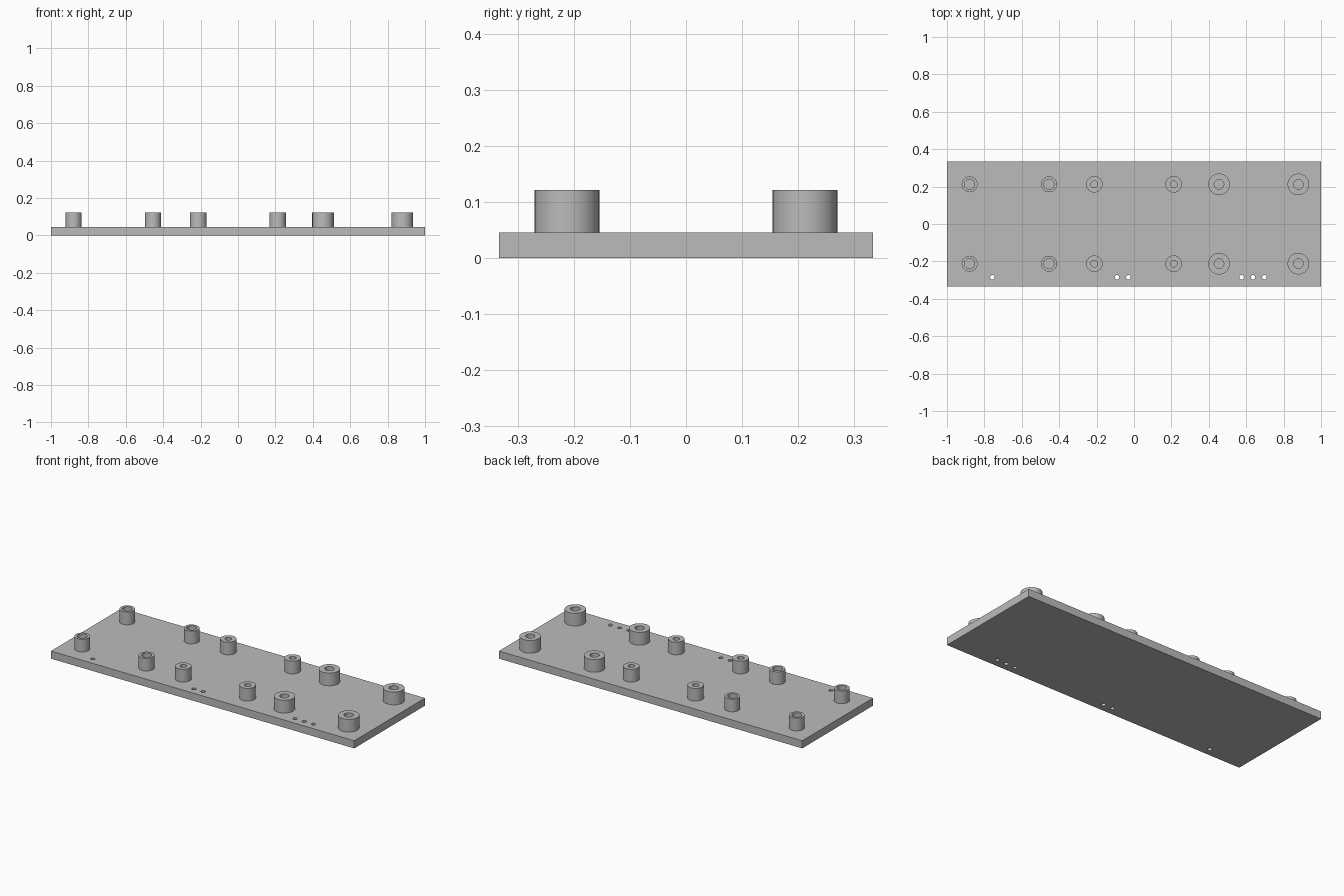
import bpy, bmesh, math

cube = bpy.data.objects.get("Cube")
if cube:
    bpy.data.objects.remove(cube, do_unlink=True)

MM = 2 / 66                 # plate is 66 x 22 x 1.5 design units
PLATE = (66, 22, 1.5)
BOSS_HEIGHT = 2.5
SPREAD = 7                  # half spacing of the bosses in each square
SEGMENTS = 48

grey = bpy.data.materials.new("plain grey")
grey.use_nodes = True
colour = (0.5, 0.5, 0.5, 1)
grey.diffuse_color = colour
grey.node_tree.nodes["Principled BSDF"].inputs["Base Color"].default_value = colour


def smooth(obj):
    bpy.ops.object.select_all(action="DESELECT")
    obj.select_set(True)
    bpy.context.view_layer.objects.active = obj
    bpy.ops.object.shade_smooth_by_angle(angle=math.radians(30))


def make_boss(name, x, y, outer, inner):
    """Open tube standing on the plate, which closes its bore."""
    low, high = PLATE[2] * MM, (PLATE[2] + BOSS_HEIGHT) * MM
    profile = [(outer, low), (outer, high), (inner, high), (inner, low)]
    bm = bmesh.new()
    rings = []
    for radius, z in profile:
        ring = []
        for i in range(SEGMENTS):
            a = math.tau * i / SEGMENTS
            ring.append(bm.verts.new((radius * MM * math.cos(a), radius * MM * math.sin(a), z)))
        rings.append(ring)
    for a, b in zip(rings, rings[1:]):
        for i in range(SEGMENTS):
            j = (i + 1) % SEGMENTS
            bm.faces.new((a[i], a[j], b[j], b[i]))
    mesh = bpy.data.meshes.new(name)
    bm.to_mesh(mesh)
    bm.free()
    mesh.materials.append(grey)
    obj = bpy.data.objects.new(name, mesh)
    obj.location = (x * MM, y * MM, 0)
    bpy.context.collection.objects.link(obj)
    smooth(obj)


# Base plate
bpy.ops.mesh.primitive_cube_add(size=1, location=(0, 0, PLATE[2] * MM / 2))
plate = bpy.context.object
plate.name = "base_plate"
plate.scale = [s * MM for s in PLATE]
bpy.ops.object.transform_apply(location=True, rotation=False, scale=True)
plate.data.materials.append(grey)

# Marker holes along the front edge: one, two and three
cutters = []
for x in (-25, -3, -1, 19, 21, 23):
    bpy.ops.mesh.primitive_cylinder_add(vertices=32, radius=0.4 * MM, depth=0.3,
                                        location=(x * MM, -9.4 * MM, 0))
    cutter = bpy.context.object
    cutter.hide_render = True
    cutter.data.materials.append(grey)
    cutters.append(cutter)
    mod = plate.modifiers.new("marker_hole", "BOOLEAN")
    mod.operation = "DIFFERENCE"
    mod.solver = "EXACT"
    mod.object = cutter
bpy.context.view_layer.objects.active = plate
for mod in list(plate.modifiers):
    bpy.ops.object.modifier_apply(modifier=mod.name)
for cutter in cutters:
    bpy.data.objects.remove(cutter, do_unlink=True)
smooth(plate)

# Three squares of four bosses: centre x, outer radius, bore radius
for label, cx, outer, inner in (("right", -22, 1.4, 0.9),
                                ("middle", 0, 1.45, 0.6),
                                ("left", 22, 1.9, 0.85)):
    for sx, side in ((-1, "right"), (1, "left")):
        for sy, end in ((-1, "front"), (1, "back")):
            make_boss(f"{label}_group_boss_{end}_{side}",
                      cx + sx * SPREAD, sy * SPREAD, outer, inner)
